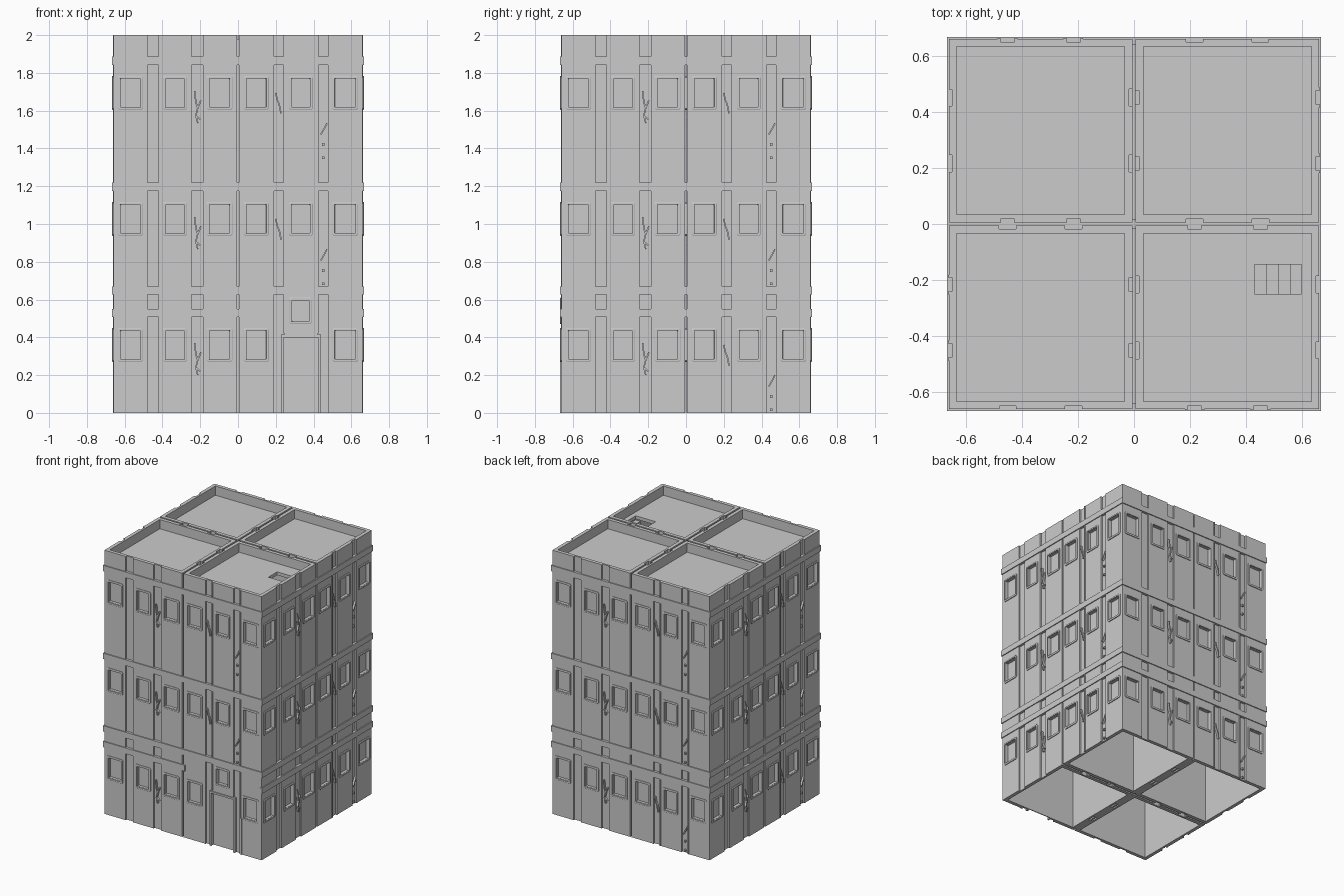
import bpy, bmesh, math
from mathutils import Matrix, Vector

if "Cube" in bpy.data.objects:
    bpy.data.objects.remove(bpy.data.objects["Cube"])

L, GAP, TOP = 0.654, 0.006, 2.0
BACK = 0.027                       # wall thickness
RECESS, GLASS, PROUD = 0.012, 0.021, 0.007
STOREY = 0.667
COLS = [(0.038, 0.142), (0.278, 0.375), (0.508, 0.615)]   # window columns
SLOTS = [(0.18, 0.24), (0.415, 0.475)]                    # sunken strips
DOOR = (0.235, 0.42, 0.0, 0.40)
SMALL = (0.28, 0.37, 0.485, 0.595)


def finish(name, bm, matrix=None):
    bmesh.ops.remove_doubles(bm, verts=bm.verts, dist=1e-6)
    bmesh.ops.recalc_face_normals(bm, faces=bm.faces)
    me = bpy.data.meshes.new(name)
    bm.to_mesh(me)
    bm.free()
    ob = bpy.data.objects.new(name, me)
    bpy.context.collection.objects.link(ob)
    if matrix is not None:
        ob.matrix_world = matrix
    return ob


def prism(bm, outline, y0, y1):
    """Extrude an x-z outline from depth y0 to y1."""
    a = [bm.verts.new((x, y0, z)) for x, z in outline]
    b = [bm.verts.new((x, y1, z)) for x, z in outline]
    bm.faces.new(a)
    bm.faces.new(b[::-1])
    for i in range(len(a)):
        j = (i + 1) % len(a)
        bm.faces.new((a[i], b[i], b[j], a[j]))


def box(bm, x0, x1, y0, y1, z0, z1):
    prism(bm, [(x0, z0), (x1, z0), (x1, z1), (x0, z1)], y0, y1)


def frame(bm, x0, x1, z0, z1, w=0.015, c=0.008):
    """Raised window surround with clipped outer corners."""
    def ring(o, k):
        l, r, b, t = x0 - o, x1 + o, z0 - o, z1 + o
        return [(l + k, b), (r - k, b), (r, b + k), (r, t - k),
                (r - k, t), (l + k, t), (l, t - k), (l, b + k)]
    loops = [[bm.verts.new((x, y, z)) for x, z in ring(o, k)] for o, k, y in
             [(w, c, 0.004), (w, c, -PROUD + 0.002), (w - 0.003, c, -PROUD),
              (0.002, 0.002, -PROUD), (0, 0.0015, GLASS)]]
    for p, q in zip(loops, loops[1:]):
        for i in range(8):
            j = (i + 1) % 8
            bm.faces.new((p[i], p[j], q[j], q[i]))


def crack(bm, pts, w=0.004):
    """Thin jagged ridge following a polyline."""
    for (x0, z0), (x1, z1) in zip(pts, pts[1:]):
        d = Vector((x1 - x0, z1 - z0)).normalized() * w
        prism(bm, [(x0 - d.y, z0 + d.x), (x0 + d.y, z0 - d.x),
                   (x1 + d.y, z1 - d.x), (x1 - d.y, z1 + d.x)], 0.014, -0.003)


def openings(door):
    rects = []
    for f in range(3):
        for i, (a, b) in enumerate(COLS):
            if door and f == 0 and i == 1:
                rects.append(SMALL)
            else:
                rects.append((a, b, 0.285 + f * STOREY, 0.435 + f * STOREY))
    return rects


def wall(name, matrix, door):
    """Stepped relief panel: each grid cell sits at its own depth."""
    holes = openings(door) + ([DOOR] if door else [])
    xs = sorted({0, L} | {v for s in SLOTS for v in s} | {v for h in holes for v in h[:2]})
    zs = sorted({0, TOP} | {v for h in holes for v in h[2:]})

    def depth(i, j):
        if not (0 <= i < len(xs) - 1 and 0 <= j < len(zs) - 1):
            return BACK
        x, z = (xs[i] + xs[i + 1]) / 2, (zs[j] + zs[j + 1]) / 2
        if any(h[0] < x < h[1] and h[2] < z < h[3] for h in holes):
            return GLASS
        return RECESS if any(a < x < b for a, b in SLOTS) else 0.0

    bm = bmesh.new()

    def quad(*pts):
        bm.faces.new([bm.verts.new(p) for p in pts])
    for i in range(len(xs)):
        for j in range(len(zs)):
            d, x, z = depth(i, j), xs[i], zs[j]
            if i < len(xs) - 1 and j < len(zs) - 1:
                X, Z = xs[i + 1], zs[j + 1]
                quad((x, d, z), (X, d, z), (X, d, Z), (x, d, Z))
                quad((x, BACK, z), (x, BACK, Z), (X, BACK, Z), (X, BACK, z))
            e = depth(i - 1, j)
            if e != d and j < len(zs) - 1:
                quad((x, e, z), (x, d, z), (x, d, zs[j + 1]), (x, e, zs[j + 1]))
            e = depth(i, j - 1)
            if e != d and i < len(xs) - 1:
                quad((x, e, z), (xs[i + 1], e, z), (xs[i + 1], d, z), (x, d, z))
    finish(name + "_wall", bm, matrix)


def trim(name, matrix, ribbed, door):
    # window surrounds
    bm = bmesh.new()
    for r in openings(door):
        frame(bm, *r)
    finish(name + "_window_frames", bm, matrix)
    # horizontal bands
    bm = bmesh.new()
    for z in (0.507, 0.626, 1.176, 1.842):
        if not (door and z < 0.6):
            box(bm, -PROUD, L + PROUD, -PROUD, 0.014, z, z + 0.044)
    finish(name + "_bands", bm, matrix)
    # ribs beside the sunken strips
    bm = bmesh.new()
    if ribbed:
        for a, b in SLOTS:
            for x in (a, b):
                z0 = 0.42 if door and DOOR[0] - 0.02 < x < DOOR[1] + 0.02 else 0
                box(bm, x - 0.005, x + 0.005, -0.003, 0.014, z0, TOP)
    # cracks on each storey
    for f in range(3):
        z = f * STOREY
        if ribbed:
            if not (door and f == 0):
                crack(bm, [(0.193, z + .36), (0.203, z + .32), (0.212, z + .30), (0.222, z + .25)])
                crack(bm, [(0.465, z + .20), (0.45, z + .17), (0.432, z + .14)])
                for dz in (0.01, 0.08):
                    box(bm, 0.44, 0.452, -0.002, 0.014, z + dz, z + dz + 0.014)
        else:
            crack(bm, [(0.43, z + .37), (0.437, z + .31), (0.447, z + .28), (0.437, z + .24), (0.447, z + .20)])
            crack(bm, [(0.447, z + .28), (0.463, z + .32)])
            crack(bm, [(0.437, z + .24), (0.46, z + .22)])
    finish(name + "_ribs_and_cracks", bm, matrix)


# four blocks, each with four detailed sides
c = GAP + L / 2
for bname, sx, sy in (("front_left", -1, -1), ("front_right", 1, -1),
                      ("back_right", 1, 1), ("back_left", -1, 1)):
    for k, side in enumerate(("front", "right", "back", "left")):
        m = (Matrix.Translation((sx * c, sy * c, 0)) @ Matrix.Rotation(k * math.pi / 2, 4, 'Z')
             @ Matrix.Translation((-L / 2, -L / 2, 0)))
        door = bname == "front_right" and side == "front"
        ribbed = (k + (sx * sy < 0)) % 2 == 1
        wall(f"{bname}_{side}", m, door)
        trim(f"{bname}_{side}", m, ribbed, door)
    # roof slab, with a stair hatch on one block
    bm = bmesh.new()
    x0, x1 = sx * c - L / 2 + 0.02, sx * c + L / 2 - 0.02
    y0, y1 = sy * c - L / 2 + 0.02, sy * c + L / 2 - 0.02
    za, zb = 1.905, 1.93
    if bname == "front_right":
        hx0, hx1, hy0, hy1 = 0.43, 0.597, -0.25, -0.145
        box(bm, x0, hx0, y0, y1, za, zb)
        box(bm, hx1, x1, y0, y1, za, zb)
        box(bm, hx0, hx1, y0, hy0, za, zb)
        box(bm, hx0, hx1, hy1, y1, za, zb)
    else:
        box(bm, x0, x1, y0, y1, za, zb)
    finish(bname + "_roof", bm)

# hatch stairs
bm = bmesh.new()
w = (0.597 - 0.43) / 4
for i in range(4):
    t = 1.90 - 0.035 * (3 - i)
    box(bm, 0.43 + i * w, 0.43 + (i + 1) * w, -0.25, -0.145, t - 0.035, t)
finish("hatch_stairs", bm)

# entrance surround and drainpipe
m = Matrix.Translation((GAP, -GAP - L, 0))
bm = bmesh.new()
a, b, _, h = DOOR
box(bm, a - 0.014, a, -PROUD, GLASS, 0, h + 0.014)
box(bm, b, b + 0.014, -PROUD, GLASS, 0, h + 0.014)
box(bm, a, b, -PROUD, GLASS, h, h + 0.014)
finish("door_frame", bm, m)
bm = bmesh.new()
box(bm, 0.479, 0.489, -0.006, 0.014, 0, 0.275)
finish("drainpipe", bm, m)

# filler between left and right blocks
bm = bmesh.new()
for y0, y1 in ((-0.64, -0.015), (0.015, 0.64)):
    box(bm, -GAP, GAP, y0, y1, 0, 1.98)
finish("block_joint", bm)
